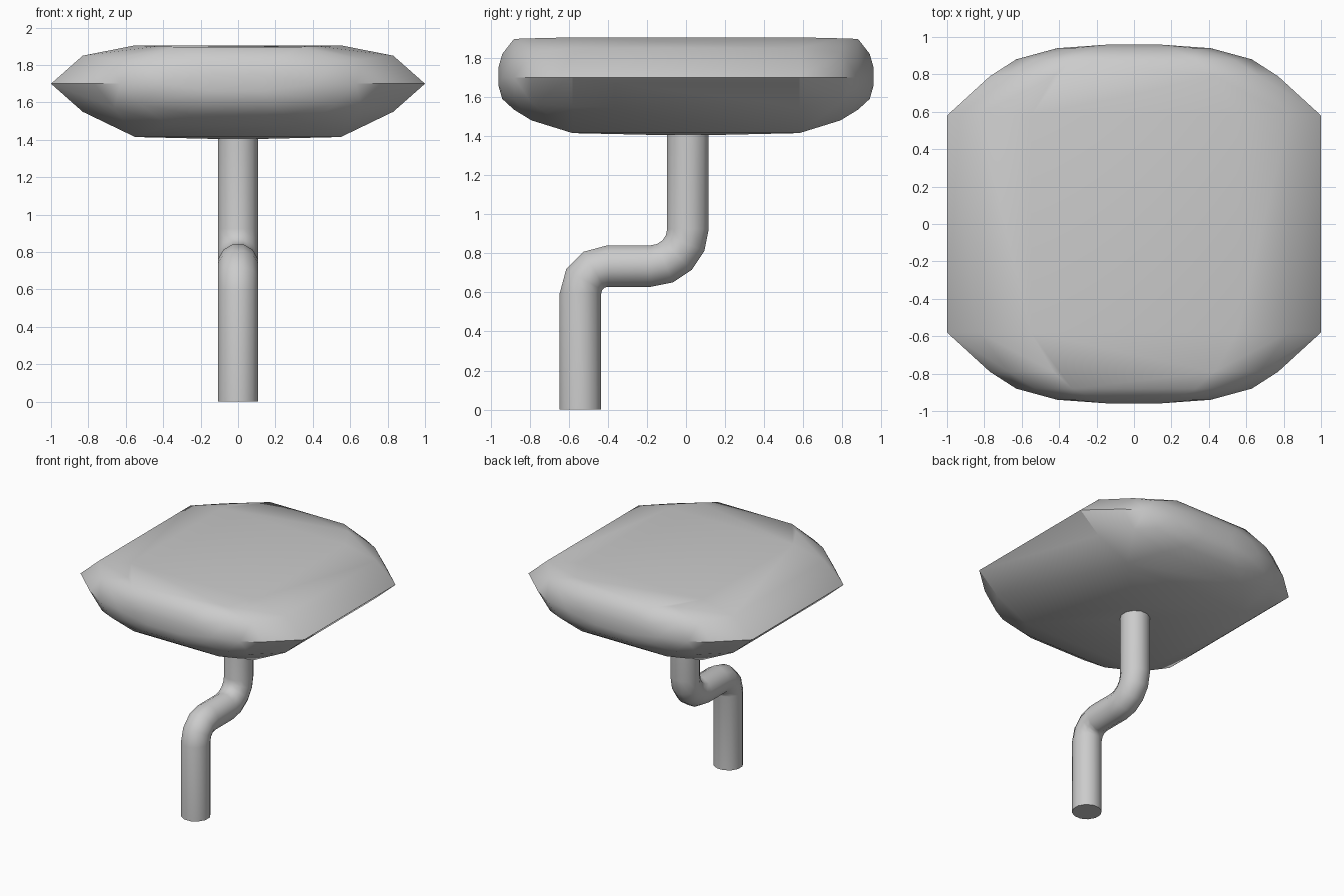
import bpy, bmesh
from math import sin, cos, pi
from mathutils import Vector

if "Cube" in bpy.data.objects:
    bpy.data.objects.remove(bpy.data.objects["Cube"])


def finish(bm, name, angle):
    bmesh.ops.recalc_face_normals(bm, faces=bm.faces[:])
    me = bpy.data.meshes.new(name)
    bm.to_mesh(me)
    bm.free()
    ob = bpy.data.objects.new(name, me)
    bpy.context.collection.objects.link(ob)
    bpy.ops.object.select_all(action='DESELECT')
    ob.select_set(True)
    bpy.context.view_layer.objects.active = ob
    bpy.ops.object.shade_smooth_by_angle(angle=angle)
    return ob


# Faceted cushion-shaped body: half sections (x, z) at growing y, mirrored to all four quarters
sections = {
    0.58: [(1.0, 1.70), (0.83, 1.85), (0.55, 1.905), (0.83, 1.55), (0.55, 1.415)],
    0.79: [(0.77, 1.70), (0.67, 1.83), (0.43, 1.90), (0.66, 1.57), (0.38, 1.48)],
    0.88: [(0.63, 1.70), (0.53, 1.82), (0.33, 1.897), (0.52, 1.59), (0.25, 1.535)],
    0.94: [(0.41, 1.70), (0.33, 1.78), (0.20, 1.82), (0.33, 1.63), (0.18, 1.59)],
    0.96: [(0.13, 1.75), (0.13, 1.66)],
    0.13: [(0.13, 1.405)],
}
bm = bmesh.new()
for y, pts in sections.items():
    for x, z in pts:
        for sx in (-1, 1):
            for sy in (-1, 1):
                bm.verts.new((sx * x, sy * y, z))
res = bmesh.ops.convex_hull(bm, input=bm.verts[:])
loose = [v for v in bm.verts if not v.link_faces]
bmesh.ops.delete(bm, geom=loose, context='VERTS')
bmesh.ops.dissolve_limit(bm, angle_limit=0.01, verts=bm.verts[:], edges=bm.edges[:])
finish(bm, "basin_body", pi / 6)

# S-bend pipe path: (y, z, direction angle from +y)
path = [(-0.54, 0.0, pi / 2)]
for i in range(4):
    a = pi - i * pi / 6
    path.append((-0.40 + 0.14 * cos(a), 0.595 + 0.14 * sin(a), a - pi / 2))
for i in range(5):
    a = -pi / 2 + i * pi / 8
    path.append((-0.18 + 0.19 * cos(a), 0.925 + 0.19 * sin(a), a + pi / 2))
path.append((0.01, 1.41, pi / 2))

# Sweep a twelve-sided ring along the path
sides, radius = 12, 0.11
bm = bmesh.new()
rings = []
for y, z, d in path:
    side = Vector((0, -sin(d), cos(d)))
    ring = []
    for k in range(sides):
        t = 2 * pi * (k + 0.5) / sides
        ring.append(bm.verts.new(Vector((radius * cos(t), y, z)) + side * radius * sin(t)))
    rings.append(ring)
for a, b in zip(rings, rings[1:]):
    for k in range(sides):
        n = (k + 1) % sides
        bm.faces.new((a[k], a[n], b[n], b[k]))
bm.faces.new(rings[0])
bm.faces.new(rings[-1])
finish(bm, "drain_pipe", pi / 5)
